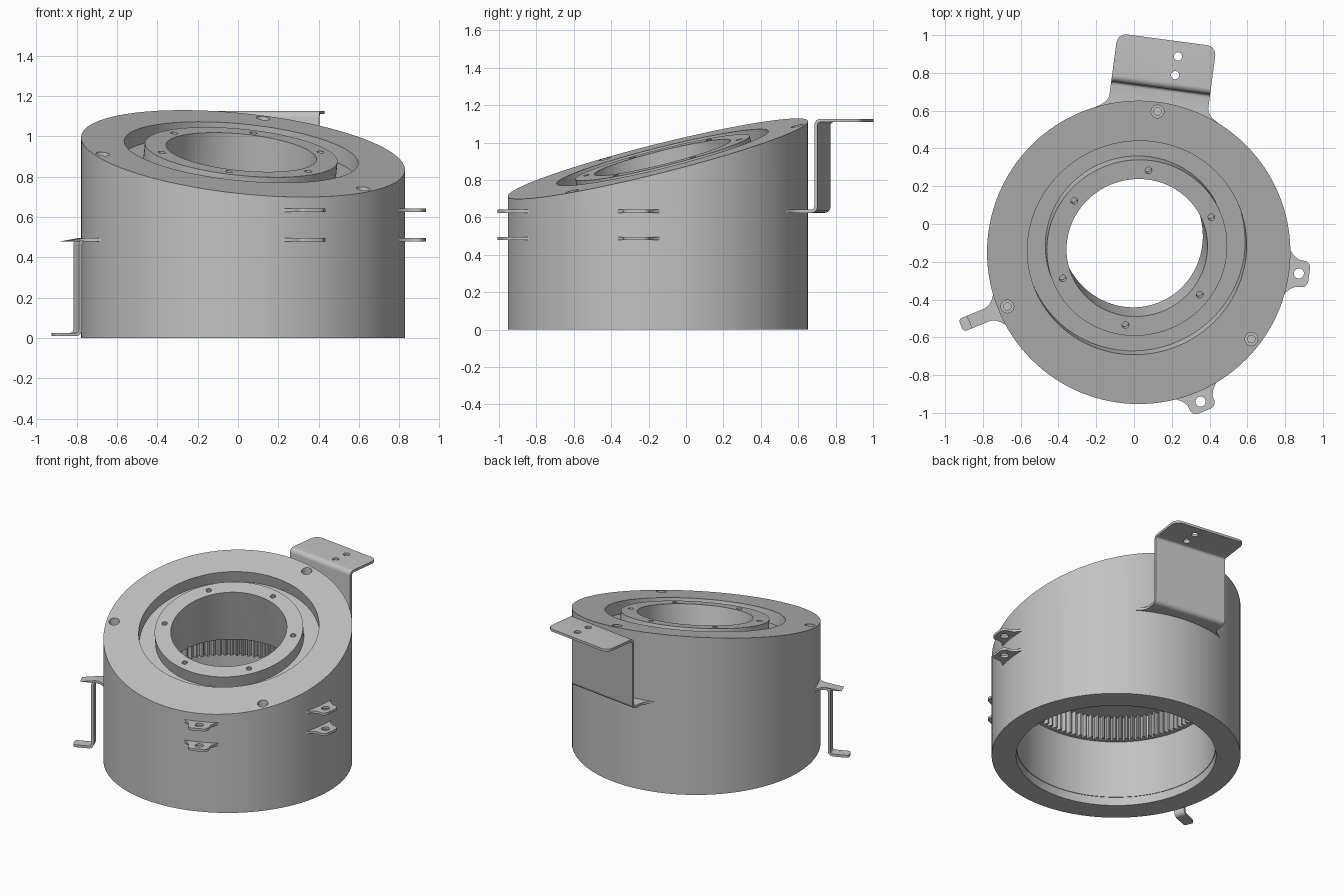
import bpy, bmesh, math
from mathutils import Matrix, Vector

if "Cube" in bpy.data.objects:
    bpy.data.objects.remove(bpy.data.objects["Cube"])

grey = bpy.data.materials.new("machined_grey")
grey.use_nodes = True
grey.diffuse_color = (0.54, 0.54, 0.54, 1)
grey.node_tree.nodes["Principled BSDF"].inputs["Base Color"].default_value = (0.54, 0.54, 0.54, 1)

AXIS = Vector((0.025, -0.15, 0))
BODY = Matrix.Translation(AXIS)
R, SPLIT, SEGS = 0.803, 0.635, 128
CLOCK = math.radians(82.4)

# Sloped top plane and its local frame
normal = Vector((0.1, -0.249, 1)).normalized()
plane_point = Vector((0.016, -0.126, 0.921))
TILT = Matrix.Translation(plane_point) @ Vector((0, 0, 1)).rotation_difference(normal).to_matrix().to_4x4()


def finish(name, bm, matrix=Matrix()):
    bmesh.ops.transform(bm, matrix=matrix, verts=bm.verts)
    bmesh.ops.recalc_face_normals(bm, faces=bm.faces)
    mesh = bpy.data.meshes.new(name)
    bm.to_mesh(mesh)
    bm.free()
    obj = bpy.data.objects.new(name, mesh)
    bpy.context.collection.objects.link(obj)
    mesh.materials.append(grey)
    return obj


def tube(name, profile, matrix, segs=SEGS):
    """Revolve a closed (radius, height) profile; radius may be a function of step."""
    bm = bmesh.new()
    rings = []
    for i in range(segs):
        a = math.tau * i / segs
        ring = []
        for r, z in profile:
            r = r(i) if callable(r) else r
            ring.append(bm.verts.new((r * math.cos(a), r * math.sin(a), z)))
        rings.append(ring)
    n = len(profile)
    for i in range(segs):
        p, q = rings[i], rings[(i + 1) % segs]
        for j in range(n):
            k = (j + 1) % n
            bm.faces.new((p[j], q[j], q[k], p[k]))
    return finish(name, bm, matrix)


def cylinder_mesh(r, low, high, segs):
    bm = bmesh.new()
    bmesh.ops.create_cone(bm, cap_ends=True, segments=segs, radius1=r, radius2=r, depth=high - low,
                          matrix=Matrix.Translation((0, 0, (low + high) / 2)))
    return bm


def cylinder(name, r, low, high, matrix, segs=SEGS):
    return finish(name, cylinder_mesh(r, low, high, segs), matrix)


def apply_modifiers(obj):
    bpy.context.view_layer.update()
    graph = bpy.context.evaluated_depsgraph_get()
    obj_mesh = bpy.data.meshes.new_from_object(obj.evaluated_get(graph))
    obj.modifiers.clear()
    obj.data = obj_mesh


def cut(obj, cutter):
    mod = obj.modifiers.new("cut", "BOOLEAN")
    mod.operation, mod.solver, mod.object = "DIFFERENCE", "EXACT", cutter
    apply_modifiers(obj)
    bpy.data.objects.remove(cutter)


def shade(obj):
    bpy.ops.object.select_all(action="DESELECT")
    obj.select_set(True)
    bpy.context.view_layer.objects.active = obj
    bpy.ops.object.shade_smooth_by_angle(angle=math.radians(25))


def polar(r, angle, z=0):
    return Matrix.Translation((r * math.cos(angle), r * math.sin(angle), z))


# Lower housing with a slight step in its bore
shade(tube("lower_housing", [(R, 0), (R, SPLIT), (0.641, SPLIT), (0.641, 0.06), (0.645, 0.06), (0.645, 0)], BODY))

# Internal gear ring
def tooth(i):
    return 0.59 if i % 4 < 2 else 0.62

shade(tube("gear_ring", [(0.66, 0.47), (0.66, 0.64), (tooth, 0.64), (tooth, 0.47)], BODY, 100 * 4))

# Upper housing, sliced by the sloped plane
bm = cylinder_mesh(R, SPLIT, 1.4, SEGS)
bmesh.ops.transform(bm, matrix=BODY, verts=bm.verts)
bmesh.ops.bisect_plane(bm, geom=bm.verts[:] + bm.edges[:] + bm.faces[:],
                       plane_co=plane_point, plane_no=normal, clear_outer=True)
bmesh.ops.holes_fill(bm, edges=[e for e in bm.edges if e.is_boundary], sides=0)
upper = finish("upper_housing", bm)

# Annular groove leaving the inner flange, then the sloped through bore
cut(upper, tube("groove_cutter", [(0.48, -0.085), (0.583, -0.085), (0.583, 0.1), (0.48, 0.1)], TILT))
cut(upper, cylinder("bore_cutter", 0.375, -0.6, 0.2, TILT))

# Flange screw holes and upright stepped rim screw holes
for i in range(6):
    cut(upper, cylinder("hole_cutter", 0.018, -0.04, 0.05, TILT @ polar(0.425, CLOCK + i * math.tau / 6), 20))
for i in range(3):
    spot = AXIS + polar(0.752, CLOCK + i * math.tau / 3).translation
    slope = normal.dot(plane_point - spot) / normal.z
    place = Matrix.Translation(spot + Vector((0, 0, slope)))
    cut(upper, cylinder("hole_cutter", 0.034, -0.04, 0.05, place, 24))
    cut(upper, cylinder("hole_cutter", 0.02, -0.08, 0.05, place, 24))
shade(upper)


def strip(name, path, angle, holes=(), hole_r=0.02):
    """Sheet metal strip from (distance, height, half width) stations."""
    bm = bmesh.new()
    pairs = [[bm.verts.new((u, s * w, z)) for s in (-1, 1)] for u, z, w in path]
    for p, q in zip(pairs, pairs[1:]):
        bm.faces.new((p[0], q[0], q[1], p[1]))
    place = BODY @ Matrix.Rotation(angle, 4, "Z")
    obj = finish(name, bm, place)
    mod = obj.modifiers.new("thickness", "SOLIDIFY")
    mod.thickness, mod.offset, mod.use_even_offset = 0.017, 0, True
    apply_modifiers(obj)
    for u, v, z in holes:
        cut(obj, cylinder("hole_cutter", hole_r, -0.05, 0.05, place @ Matrix.Translation((u, v, z)), 24))
    shade(obj)


def bend(u, z, du, dz, w, radius=0.025, horizontal_first=True):
    """Quarter-round corner at (u, z): arrives and leaves in the given directions."""
    pts = []
    for i in range(6):
        t = i / 5 * math.pi / 2
        a, b = radius * (1 - math.sin(t)), radius * (1 - math.cos(t))
        pts.append((u - a, z + dz * b, w) if horizontal_first else (u + du * b, z - dz * a, w))
    return pts


def rounded_end(u, z, w, r):
    return [(u - r + r * math.sin(t), z, w - r + r * math.cos(t))
            for t in (i / 5 * math.pi / 2 for i in range(6))]


def flare(z, w, extra):
    """Root that widens smoothly into the curved housing wall."""
    wall = math.sqrt(R * R - (w + extra) ** 2)
    return [(wall - 0.03, z, w + extra)] + [
        (wall + 0.07 * t, z, w + extra * (1 - t) ** 2) for t in (0, 0.25, 0.5, 0.75, 1)]


# Tall rear bracket
W, LOW, HIGH = 0.264, 0.633, 1.118
strip("rear_bracket",
      flare(LOW, W, 0.065) + bend(0.887, LOW, 1, 1, W) + bend(0.887, HIGH, 1, 1, W, horizontal_first=False)
      + rounded_end(1.135, HIGH, W, 0.05),
      CLOCK, [(1.056, -0.069, HIGH), (0.955, -0.067, HIGH)], 0.022)

# Narrow foot bracket stepping down to the ground
W, TOP, FOOT = 0.036, 0.487, 0.017
strip("foot_bracket",
      flare(TOP, W, 0.05) + bend(0.887, TOP, 1, -1, W) + bend(0.887, FOOT, 1, -1, W, horizontal_first=False)
      + rounded_end(1.018, FOOT, W, 0.02),
      CLOCK + math.tau / 3)

# Paired mounting tabs
for level, z in (("lower", 0.487), ("upper", 0.633)):
    for side, degrees in (("left", -7.5), ("front", -67.5)):
        strip(f"{side}_{level}_tab", flare(z, 0.07, 0.045) + rounded_end(0.91, z, 0.07, 0.035),
              math.radians(degrees), [(0.855, 0, z)], 0.027)
